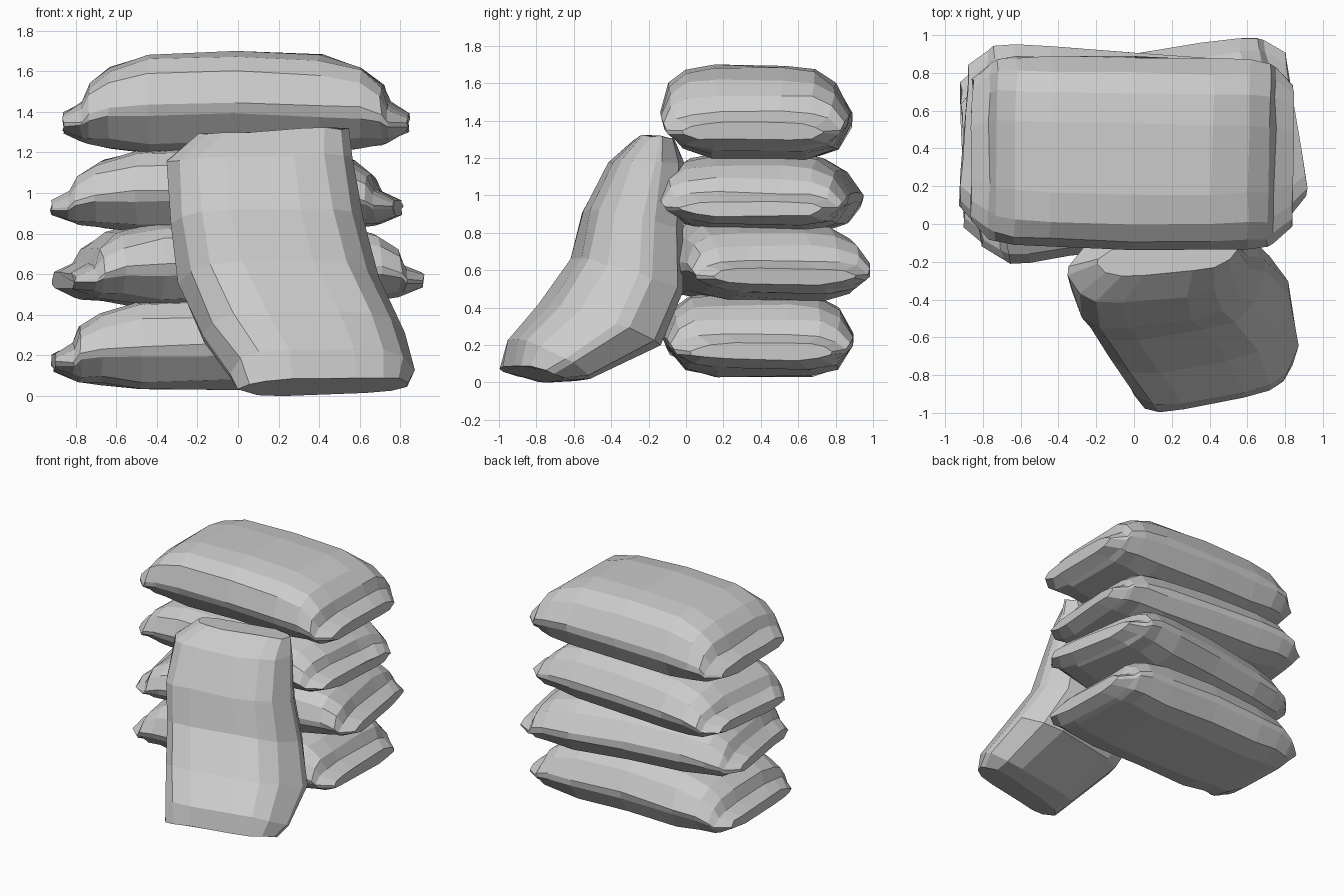
import bpy, bmesh, math, random
from mathutils import Vector, Matrix

if "Cube" in bpy.data.objects:
    bpy.data.objects.remove(bpy.data.objects["Cube"])

random.seed(4)

# Puffy sack cross-section: (across, up), both in -1..1
PROFILE = [(0.36, 1), (0.68, 0.9), (0.88, 0.6), (1, 0.0), (0.98, -0.25), (0.8, -0.8), (0.5, -1)]
PROFILE += [(-a, b) for a, b in reversed(PROFILE)]


def loft(name, sections, jitter=0.008):
    """Skin a sack through (centre, across vector, up vector) sections."""
    bm = bmesh.new()
    rings = []
    for c, across, up in sections:
        rings.append([bm.verts.new(c + across * a + up * b +
                      Vector([random.uniform(-jitter, jitter) for _ in range(3)]))
                      for a, b in PROFILE])
    n = len(PROFILE)
    for r0, r1 in zip(rings, rings[1:]):
        for i in range(n):
            j = (i + 1) % n
            bm.faces.new((r0[i], r0[j], r1[j], r1[i]))
    bm.faces.new(rings[0])
    bm.faces.new(rings[-1])
    bmesh.ops.recalc_face_normals(bm, faces=bm.faces)
    mesh = bpy.data.meshes.new(name)
    bm.to_mesh(mesh)
    bm.free()
    ob = bpy.data.objects.new(name, mesh)
    bpy.context.collection.objects.link(ob)
    return ob


# Half of a lying sack with its end lip: (length fraction, half width, low, high)
HALF = [(1.0, 0.38, 0.20, 0.39), (0.89, 0.465, 0.12, 0.50), (0.85, 0.485, 0.09, 0.68),
        (0.73, 0.50, 0.06, 0.84), (0.5, 0.505, 0.0, 0.96)]
ENDS = [(-f, w, lo, hi) for f, w, lo, hi in HALF] + [(0, 0.51, 0.01, 1.0)] + HALF[::-1]

# Stacked sacks: name, centre x, centre y, z low, z high, half length, yaw
STACK = [("bottom_sandbag", -0.05, 0.385, 0.03, 0.485, 0.86, 1),
         ("second_sandbag", 0.0, 0.39, 0.44, 0.87, 0.87, 9),
         ("third_sandbag", -0.055, 0.405, 0.805, 1.225, 0.845, -4),
         ("top_sandbag", -0.01, 0.375, 1.195, 1.70, 0.85, -1)]

for name, x, y, lo, hi, half, yaw in STACK:
    h = hi - lo
    # the crown sits a little towards the front
    secs = [(Vector((f * half, 0, h * (a + b) / 2)), Vector((0, w, 0)),
             Vector((0, -0.03 * (b - a), h * (b - a) / 2))) for f, w, a, b in ENDS]
    ob = loft(name, secs)
    ob.matrix_world = Matrix.Translation((x, y, lo)) @ Matrix.Rotation(math.radians(yaw), 4, 'Z')

# Leaning sack: centre x, half width, front (y, z), back (y, z), running top to bottom
LEAN = [(0.18, 0.37, (-0.26, 1.31), (-0.09, 1.30)),
        (0.11, 0.46, (-0.40, 1.18), (-0.04, 1.16)),
        (0.14, 0.475, (-0.53, 0.92), (-0.05, 0.80)),
        (0.20, 0.49, (-0.59, 0.66), (-0.05, 0.48)),
        (0.32, 0.50, (-0.76, 0.42), (-0.17, 0.19)),
        (0.41, 0.455, (-0.92, 0.23), (-0.55, 0.015)),
        (0.425, 0.42, (-0.95, 0.09), (-0.70, 0.005))]
secs = []
for i, (x, w, f, b) in enumerate(LEAN):
    front, back = Vector((0, *f)), Vector((0, *b))
    yaw = 0.10 + 0.017 * i
    secs.append(((front + back) / 2 + Vector((x, 0, 0)),
                 Vector((w, w * yaw, 0.01)), (front - back) / 2))
loft("leaning_sandbag", secs)
